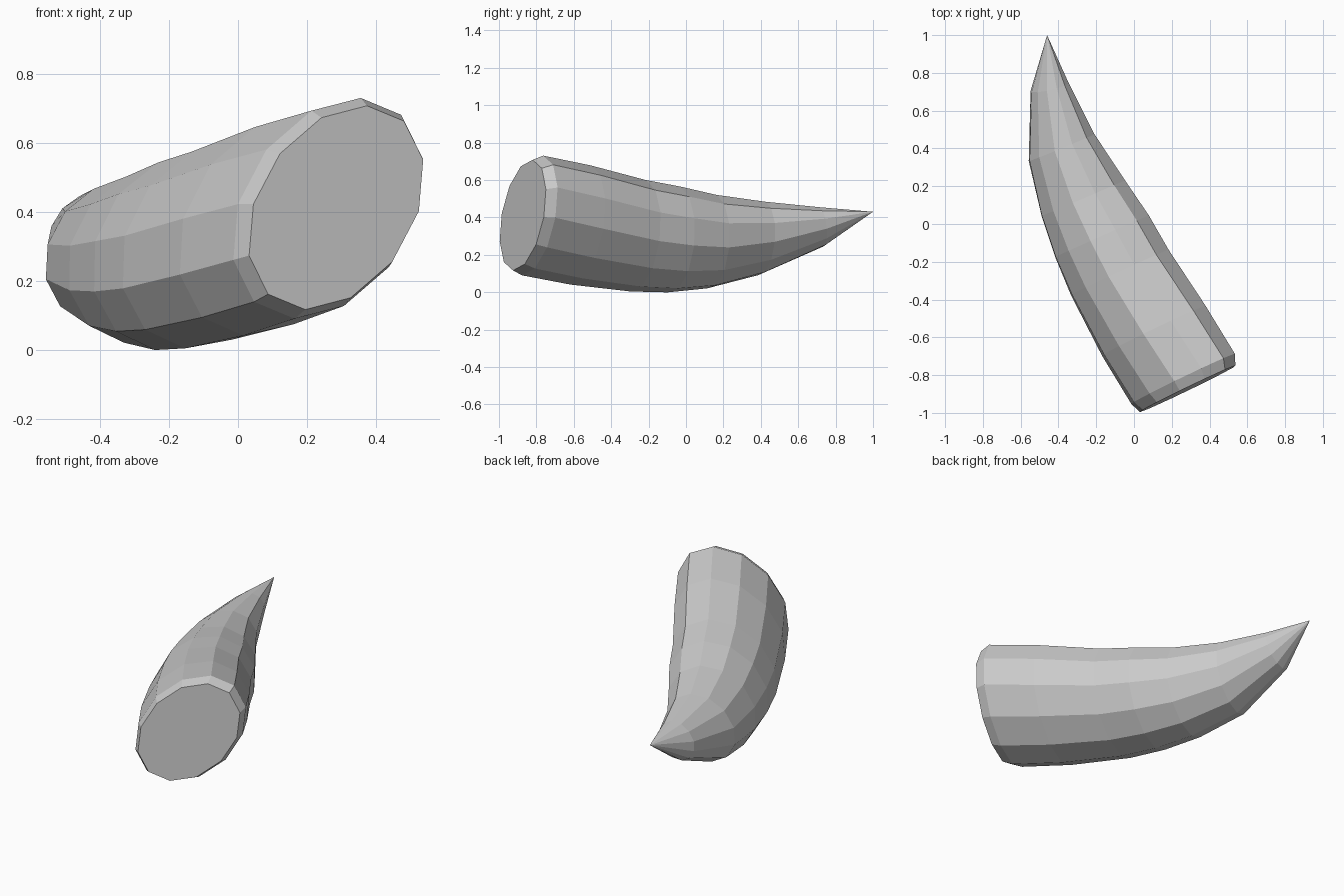
import bpy, bmesh
from math import sin, cos, tau, radians
from mathutils import Vector

if "Cube" in bpy.data.objects:
    bpy.data.objects.remove(bpy.data.objects["Cube"])

# Bend plane: the horn runs along 'axis' and curls towards 'major'
U = Vector((0.905, 0.425, 0.0))
V = Vector((0.0, 0.035, 1.0))
lean = radians(49)
major = (U * cos(lean) + V * sin(lean)).normalized()
minor = (V * cos(lean) - U * sin(lean)).normalized()
axis = minor.cross(major)
if axis.y < 0:
    axis = -axis
origin = Vector((0.260, -0.820, 0.410))

# Sections: distance along axis, offset on major, offset on minor,
# tilt, half size on major, half size on minor
sections = [
    (-0.058, 0.000, 0.000, 0, 0.335, 0.237),
    (0.000, 0.000, 0.000, 0, 0.362, 0.258),
    (0.298, -0.052, -0.003, 0, 0.355, 0.268),
    (0.656, -0.108, -0.010, 1, 0.325, 0.263),
    (0.870, -0.120, -0.016, 2, 0.305, 0.257),
    (1.095, -0.126, -0.016, 3, 0.268, 0.230),
    (1.385, -0.100, -0.006, 4, 0.215, 0.172),
    (1.700, 0.006, -0.018, 15, 0.118, 0.092),
]
tip_point = (-0.46, 1.0, 0.43)
SIDES = 12

bm = bmesh.new()
rings = []
for n, m, k, tilt, a_half, b_half in sections:
    centre = origin + axis * n + major * m + minor * k
    t = radians(tilt)
    m_dir = major * cos(t) - axis * sin(t)
    rings.append([bm.verts.new(centre + a_half * cos(a) * m_dir + b_half * sin(a) * minor)
                  for a in (tau * i / SIDES for i in range(SIDES))])

# Side walls, pointed tip and flat base
for r0, r1 in zip(rings, rings[1:]):
    for i in range(SIDES):
        j = (i + 1) % SIDES
        bm.faces.new((r0[i], r0[j], r1[j], r1[i]))
tip = bm.verts.new(tip_point)
for i in range(SIDES):
    bm.faces.new((rings[-1][i], rings[-1][(i + 1) % SIDES], tip))
bm.faces.new(rings[0][::-1])
bmesh.ops.recalc_face_normals(bm, faces=bm.faces)

mesh = bpy.data.meshes.new("horn")
bm.to_mesh(mesh)
bm.free()
bpy.context.collection.objects.link(bpy.data.objects.new("horn", mesh))
